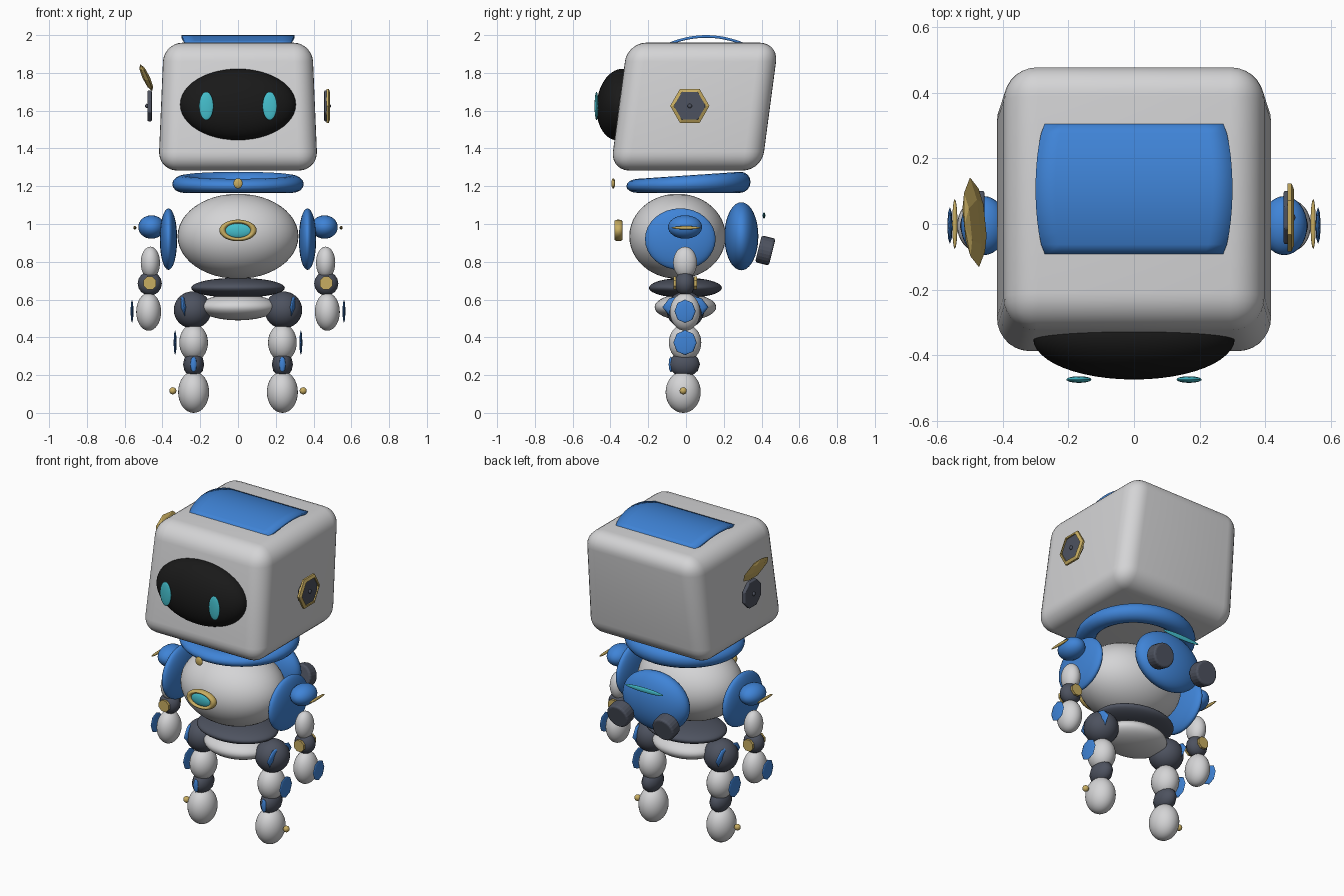
import bpy, bmesh, math
from mathutils import Matrix, Vector

if "Cube" in bpy.data.objects:
    bpy.data.objects.remove(bpy.data.objects["Cube"])


def material(name, rgb):
    m = bpy.data.materials.new(name)
    m.use_nodes = True
    m.diffuse_color = (*rgb, 1)
    for n in m.node_tree.nodes:
        if n.type == 'BSDF_PRINCIPLED':
            n.inputs["Base Color"].default_value = (*rgb, 1)
    return m


WHITE = material("shell white", (0.66, 0.66, 0.67))
BLUE = material("blue", (0.05, 0.23, 0.68))
GREY = material("slate grey", (0.075, 0.085, 0.115))
GOLD = material("gold", (0.58, 0.42, 0.12))
CYAN = material("cyan", (0.06, 0.53, 0.62))
BLACK = material("visor black", (0.01, 0.01, 0.01))


def finish(bm, name, mat, smooth=True):
    bmesh.ops.recalc_face_normals(bm, faces=bm.faces[:])
    me = bpy.data.meshes.new(name)
    for f in bm.faces:
        f.smooth = smooth
    bm.to_mesh(me)
    bm.free()
    ob = bpy.data.objects.new(name, me)
    me.materials.append(mat)
    bpy.context.collection.objects.link(ob)
    return ob


def ball(name, mat, loc, radii, rot=(0, 0, 0), seg=32, smooth=True):
    bm = bmesh.new()
    bmesh.ops.create_uvsphere(bm, u_segments=seg, v_segments=max(seg // 2, 4), radius=1)
    ob = finish(bm, name, mat, smooth)
    ob.location, ob.scale, ob.rotation_euler = loc, radii, rot
    return ob


def disc(name, mat, loc, radius, depth, axis, sides, turn=0.0, bevel=0.0):
    bm = bmesh.new()
    bmesh.ops.create_cone(bm, cap_ends=True, segments=sides, radius1=radius,
                          radius2=radius, depth=depth, matrix=Matrix.Rotation(turn, 4, 'Z'))
    ob = finish(bm, name, mat, False)
    ob.location = loc
    ob.rotation_euler = Vector(axis).to_track_quat('Z', 'Y').to_euler()
    if bevel:
        mod = ob.modifiers.new("Bevel", 'BEVEL')
        mod.width, mod.segments = bevel, 3
    return ob


def ring(name, mat, loc, major, minor, scale=(1, 1, 1), rot=(0, 0, 0), sides=40):
    bpy.ops.mesh.primitive_torus_add(major_radius=major, minor_radius=minor,
                                     major_segments=sides, minor_segments=16,
                                     location=loc, rotation=rot)
    ob = bpy.context.object
    ob.name, ob.scale = name, scale
    ob.data.materials.append(mat)
    bpy.ops.object.shade_smooth()
    return ob


# head: a leaning, tapered box with soft edges
bm = bmesh.new()
bmesh.ops.create_cube(bm, size=2)
for v in bm.verts:
    top = v.co.z > 0
    v.co.x *= 0.393 if top else 0.422
    v.co.y = v.co.y * 0.4 + (0.09 if top else 0.0)
    v.co.z = 1.96 if top else 1.283
head = finish(bm, "head", WHITE)
mod = head.modifiers.new("Bevel", 'BEVEL')
mod.width, mod.segments, mod.limit_method = 0.1, 7, 'NONE'

# visor and eyes
ball("visor", BLACK, (0, -0.35, 1.632), (0.307, 0.123, 0.19), (-0.11, 0, 0), 48)

# arched panel on top of the head
bm = bmesh.new()
bmesh.ops.create_grid(bm, x_segments=10, y_segments=12, size=1)
for v in bm.verts:
    arch = 1 - v.co.y ** 2
    v.co = (v.co.x * (0.27 + 0.03 * arch ** 0.7), 0.107 + v.co.y * 0.203, 1.958 + 0.042 * arch)
panel = finish(bm, "head_top_panel", BLUE)
mod = panel.modifiers.new("Solidify", 'SOLIDIFY')
mod.thickness, mod.offset = 0.014, -1

# collar: flat below, rising towards the back
collar = ring("collar", BLUE, (0, 0.013, 0), 0.288, 0.06, (1, 0.945, 1))
for v in collar.data.vertices:
    t = (v.co.y + 0.35) / 0.7
    height = 0.07 + 0.045 * t
    v.co.z = 1.165 + height * (v.co.z / 0.12 + 0.5)
ball("collar_bead", GOLD, (0, -0.385, 1.215), (0.024, 0.01, 0.027))

# torso, chest badge, belt and pelvis
ball("torso", WHITE, (0, -0.045, 0.935), (0.32, 0.255, 0.225), seg=48)
ring("chest_badge_rim", GOLD, (0, -0.358, 0.966), 0.084, 0.018, (0.97, 0.56, 1.2),
     (math.pi / 2, 0, 0))
ball("chest_badge", CYAN, (0, -0.358, 0.966), (0.078, 0.018, 0.042))
ball("belt", GREY, (0, -0.003, 0.662), (0.248, 0.193, 0.053), seg=40)
ball("pelvis", WHITE, (0, -0.003, 0.56), (0.205, 0.163, 0.07), seg=40)

# backpack with light strip
ball("backpack", BLUE, (0, 0.293, 0.935), (0.225, 0.09, 0.18), seg=40)
ball("backpack_light", CYAN, (0, 0.413, 1.045), (0.13, 0.007, 0.015))

# paired parts
for s, side in ((1, "left_"), (-1, "right_")):
    def pb(name, mat, x, y, z, radii, **kw):
        return ball(side + name, mat, (s * x, y, z), radii, **kw)

    pb("eye", CYAN, 0.168, -0.474, 1.625, (0.038, 0.01, 0.075))
    disc(side + "thruster", GREY, (s * 0.157, 0.42, 0.86), 0.073, 0.075,
         (0, 0.97, -0.24), 24, bevel=0.012)

    # arm
    pb("shoulder_guard", BLUE, 0.368, -0.03, 0.92, (0.046, 0.187, 0.163))
    pb("shoulder", BLUE, 0.458, -0.005, 0.984, (0.07, 0.09, 0.062))
    pb("shoulder_blade", GOLD, 0.546, 0, 0.98, (0.008, 0.076, 0.009), seg=16)
    pb("upper_arm", WHITE, 0.464, -0.005, 0.795, (0.051, 0.063, 0.085))
    pb("elbow", GREY, 0.467, -0.005, 0.685, (0.064, 0.055, 0.064), seg=16)
    for f, end in ((-1, "front_"), (1, "back_")):
        disc(side + end + "elbow_cap", GOLD, (s * 0.467, f * 0.055 - 0.005, 0.687),
             0.037, 0.014, (0, 1, 0), 8, math.pi / 8)
    pb("forearm", WHITE, 0.473, -0.005, 0.535, (0.066, 0.08, 0.1))
    pb("forearm_plate", BLUE, 0.561, -0.005, 0.538, (0.008, 0.056, 0.062), seg=8)

    # leg
    pb("hip", GREY, 0.24, -0.003, 0.545, (0.1, 0.1, 0.098))
    pb("hip_fin", BLUE, 0.287, -0.003, 0.56, (0.02, 0.122, 0.066),
       rot=(0, s * 0.12, 0), seg=8)
    pb("thigh", WHITE, 0.235, -0.005, 0.372, (0.076, 0.086, 0.098))
    pb("thigh_plate", BLUE, 0.333, -0.005, 0.372, (0.008, 0.062, 0.066), seg=8)
    pb("knee", GREY, 0.235, -0.008, 0.257, (0.056, 0.082, 0.068), seg=12)
    pb("knee_plate", BLUE, 0.235, -0.08, 0.257, (0.018, 0.012, 0.042), seg=8)
    pb("foot", WHITE, 0.235, -0.015, 0.11, (0.082, 0.093, 0.11))
    pb("ankle_bead", GOLD, 0.345, -0.015, 0.117, (0.019, 0.019, 0.019), seg=16)

    # ear disc
    disc(side + "ear", GREY, (s * 0.468, 0.02, 1.625), 0.088, 0.024, (s, 0, 0),
         8, math.pi / 8, bevel=0.006)
    pb("ear_pin", GREY, 0.482, 0.02, 1.625, (0.01, 0.012, 0.012), seg=12)

# hexagonal rim on the left ear
bm = bmesh.new()
loops = []
for r, x in ((0.104, 0.468), (0.104, 0.48), (0.084, 0.488), (0.084, 0.468)):
    loops.append([bm.verts.new((x, 0.02 + r * math.cos(k * math.pi / 3),
                                1.625 + r * math.sin(k * math.pi / 3))) for k in range(6)])
for a in range(4):
    p, q = loops[a], loops[(a + 1) % 4]
    for k in range(6):
        n = (k + 1) % 6
        bm.faces.new((p[k], p[n], q[n], q[k]))
finish(bm, "left_ear_rim", GOLD, False)

# faceted fin above the right ear
ball("right_ear_fin", GOLD, (-0.486, 0.005, 1.775), (0.018, 0.138, 0.078),
     (0.1, -0.42, 0.06), seg=6, smooth=False)
